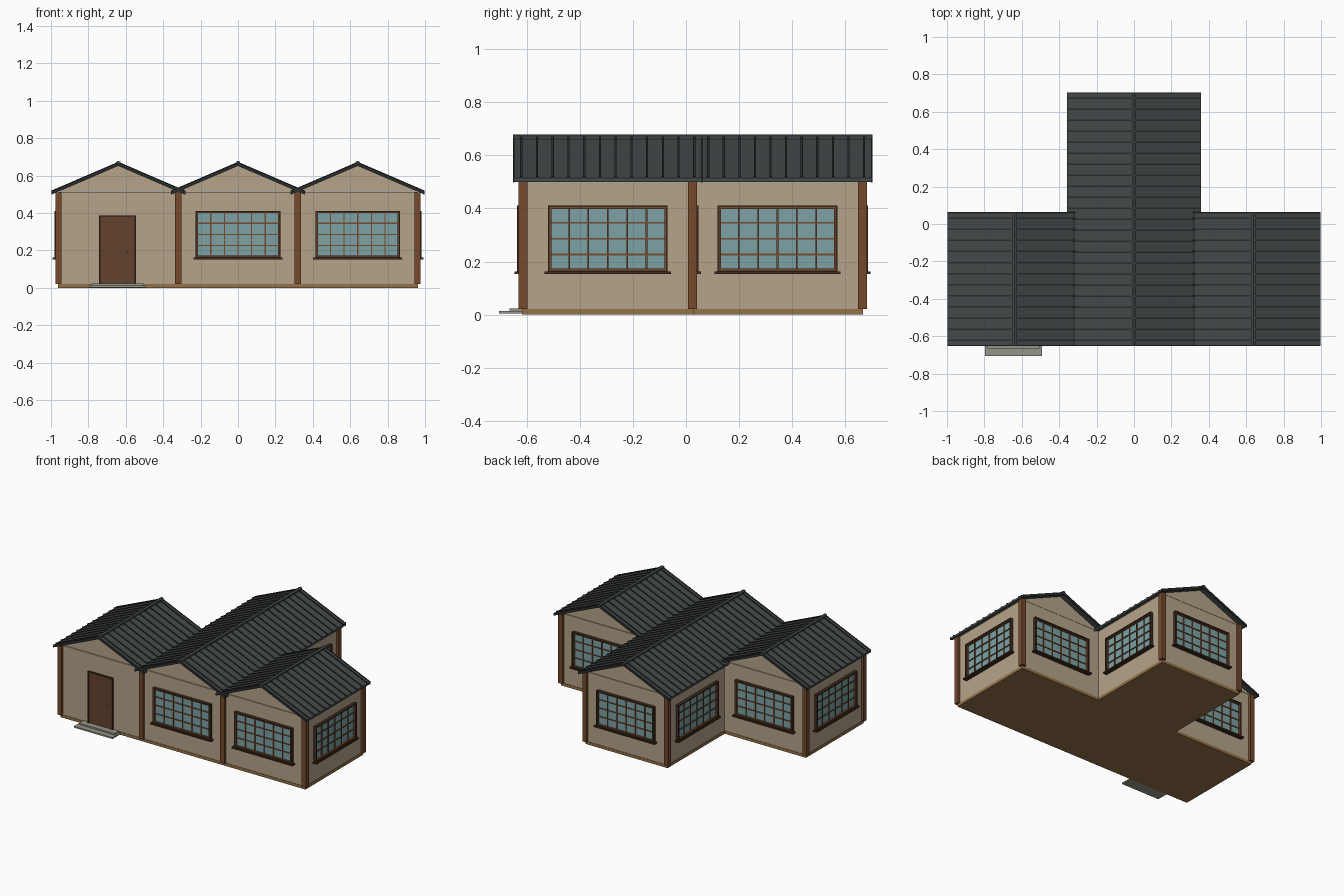
import bpy, bmesh, math
from mathutils import Matrix, Vector

cube = bpy.data.objects.get("Cube")
if cube:
    bpy.data.objects.remove(cube)


def material(name, rgb, rough=0.8):
    m = bpy.data.materials.new(name)
    m.use_nodes = True
    m.diffuse_color = (*rgb, 1)
    bsdf = next(n for n in m.node_tree.nodes if n.type == "BSDF_PRINCIPLED")
    bsdf.inputs["Base Color"].default_value = (*rgb, 1)
    bsdf.inputs["Roughness"].default_value = rough
    return m


PLASTER = material("beige plaster", (0.46, 0.37, 0.25))
TIMBER = material("brown timber", (0.18, 0.068, 0.026))
DARK_TIMBER = material("dark brown timber", (0.05, 0.024, 0.012))
DOOR = material("door wood", (0.13, 0.055, 0.027))
FLOOR = material("floor wood", (0.30, 0.17, 0.065))
GLASS = material("window glass", (0.205, 0.36, 0.375))
ROOF = material("charcoal roofing", (0.06, 0.067, 0.069))
SEAM = material("dark roof seam", (0.022, 0.025, 0.026))
STONE = material("step concrete", (0.31, 0.30, 0.25))
METAL = material("handle metal", (0.35, 0.33, 0.28))

# Plan: a row of three square bays with a fourth behind the middle one
BAY = 0.64
H = BAY / 2
FRONT, MID, BACK = -0.615, 0.025, 0.665
FLOOR_Z, EAVE_Z = 0.02, 0.515


def finish(name, bm, mat, matrix=None):
    bmesh.ops.recalc_face_normals(bm, faces=bm.faces)
    mesh = bpy.data.meshes.new(name)
    bm.to_mesh(mesh)
    bm.free()
    mesh.materials.append(mat)
    ob = bpy.data.objects.new(name, mesh)
    if matrix:
        ob.matrix_world = matrix
    bpy.context.scene.collection.objects.link(ob)
    return ob


def boxes(name, items, mat, matrix=None):
    """One object made of boxes given as (x0, x1, y0, y1, z0, z1)."""
    bm = bmesh.new()
    for x0, x1, y0, y1, z0, z1 in items:
        centre = Vector((x0 + x1, y0 + y1, z0 + z1)) / 2
        size = Matrix.Diagonal((x1 - x0, y1 - y0, z1 - z0, 1))
        bmesh.ops.create_cube(bm, size=1, matrix=Matrix.Translation(centre) @ size)
    return finish(name, bm, mat, matrix)


def sweep(bm, points, offset):
    """Extrude a closed polygon along an offset."""
    face = bm.faces.new([bm.verts.new(p) for p in points])
    geom = bmesh.ops.extrude_face_region(bm, geom=[face])["geom"]
    bmesh.ops.translate(bm, vec=offset, verts=[v for v in geom if isinstance(v, bmesh.types.BMVert)])


def t_slab(name, z0, z1, grow, mat):
    half = [(1.5 * BAY + grow, FRONT - grow), (1.5 * BAY + grow, MID + grow),
            (H + grow, MID + grow), (H + grow, BACK + grow)]
    outline = half + [(-x, y) for x, y in reversed(half)]
    bm = bmesh.new()
    sweep(bm, [(x, y, z0) for x, y in outline], (0, 0, z1 - z0))
    return finish(name, bm, mat)


t_slab("floor_slab", 0, FLOOR_Z, 0.003, FLOOR)
t_slab("walls", FLOOR_Z, EAVE_Z - 0.003, 0, PLASTER)

# Corner posts on the outward corners and between the front bays
P = 0.017
spots = [(sx * k * BAY, y) for sx in (-1, 1)
         for k, y in ((1.5, FRONT), (0.5, FRONT), (1.5, MID), (0.5, BACK))]
boxes("corner_posts", [(x - P, x + P, y - P, y + P, FLOOR_Z, EAVE_Z - 0.004) for x, y in spots], TIMBER)

# Roofs: sloping sheets, raised seams, a ridge cap and the gable fill
REACH, SLOPE, RIDGE, SHEET, OVERHANG = 0.357, 0.43, 0.668, 0.014, 0.036


def tent(bm, cx, y0, y1, half, top, thick):
    low = top - half * SLOPE
    pts = [(-half, low), (0, top), (half, low),
           (half, low - thick), (0, top - thick), (-half, low - thick)]
    sweep(bm, [(cx + x, y0, z) for x, z in pts], (0, y1 - y0, 0))


def roof(label, cx, back):
    y0, y1 = FRONT - OVERHANG, back + OVERHANG
    bm = bmesh.new()
    tent(bm, cx, y0, y1, REACH, RIDGE, SHEET)
    finish(label + "_roof", bm, ROOF)

    bm = bmesh.new()
    count = round((y1 - y0) / 0.059)
    step = (y1 - y0) / count
    for i in range(count):
        y = y0 + step * (i + 0.5)
        tent(bm, cx, y - 0.004, y + 0.004, REACH, RIDGE + 0.006, 0.008)
    for y in (y0 - 0.002, y1 - 0.004):      # trim along the gable edges
        tent(bm, cx, y, y + 0.006, REACH + 0.001, RIDGE + 0.003, SHEET + 0.005)
    finish(label + "_roof_seams", bm, SEAM)

    bm = bmesh.new()
    tent(bm, cx, y0 - 0.002, y1 + 0.002, 0.012, RIDGE + 0.011, 0.012)
    finish(label + "_ridge_cap", bm, ROOF)

    bm = bmesh.new()
    peak = RIDGE - SHEET + 0.002
    low = EAVE_Z
    fill = [(-H, low), (H, low), (H, peak - H * SLOPE), (0, peak), (-H, peak - H * SLOPE)]
    sweep(bm, [(cx + x, FRONT + 0.002, z) for x, z in fill], (0, back - FRONT - 0.004, 0))
    finish(label + "_gable", bm, PLASTER)


roof("right", -BAY, MID)
roof("middle", 0, BACK)
roof("left", BAY, MID)


def on_wall(x, y, angle):
    """Local frame whose -y axis points out of the wall."""
    return Matrix.Translation((x, y, 0)) @ Matrix.Rotation(math.radians(angle), 4, "Z")


def border(w, z0, z1, t, depth):
    return [(-w, -w + t, -depth, 0, z0, z1), (w - t, w, -depth, 0, z0, z1),
            (-w + t, w - t, -depth, 0, z1 - t, z1), (-w + t, w - t, -depth, 0, z0, z0 + t)]


def window(label, x, y, angle):
    m = on_wall(x, y, angle)
    w, z0, z1, cols, rows = 0.226, 0.16, 0.412, 6, 4
    boxes(label + "_glass", [(-w + .01, w - .01, -0.005, 0, z0, z1 - .01)], GLASS, m)
    boxes(label + "_outer_frame", border(w, z0, z1, 0.007, 0.022), DARK_TIMBER, m)
    v, a, b = w - 0.007, z0 + 0.007, z1 - 0.007
    bars = border(v, a, b, 0.006, 0.018)
    for i in range(1, cols):
        c = -v + 2 * v * i / cols
        bars.append((c - .003, c + .003, -0.011, 0, a, b))
    for i in range(1, rows):
        c = a + (b - a) * i / rows
        bars.append((-v, v, -0.0105, 0, c - .003, c + .003))
    boxes(label + "_glazing_bars", bars, TIMBER, m)
    boxes(label + "_sill", [(-w - .012, w + .012, -0.031, 0, z0 - .007, z0 + .003)], DARK_TIMBER, m)


# Windows on every outside wall apart from the door bay
front_c, back_c = (FRONT + MID) / 2, (MID + BACK) / 2
window("front_middle_window", 0, FRONT, 0)
window("front_left_window", BAY, FRONT, 0)
window("back_middle_window", 0, BACK, 180)
for side, s in (("left", 1), ("right", -1)):
    window(side + "_end_window", s * 1.5 * BAY, front_c, s * 90)
    window(side + "_rear_wing_window", s * H, back_c, s * 90)
    window(side + "_back_window", s * BAY, MID, 180)

# Door with frame, handle and two steps
m = on_wall(-BAY - 0.004, FRONT, 0)
boxes("door_panel", [(-0.09, 0.09, -0.008, 0, FLOOR_Z, 0.38)], DOOR, m)
boxes("door_frame", border(0.098, FLOOR_Z, 0.388, 0.009, 0.014)[:3], DARK_TIMBER, m)
boxes("door_handle", [(0.05, 0.057, -0.018, 0, 0.185, 0.195)], METAL, m)
boxes("lower_step", [(-0.152, 0.152, -0.09, 0, 0.003, 0.013)], STONE, m)
boxes("upper_step", [(-0.14, 0.14, -0.05, 0, 0.013, 0.023)], STONE, m)
